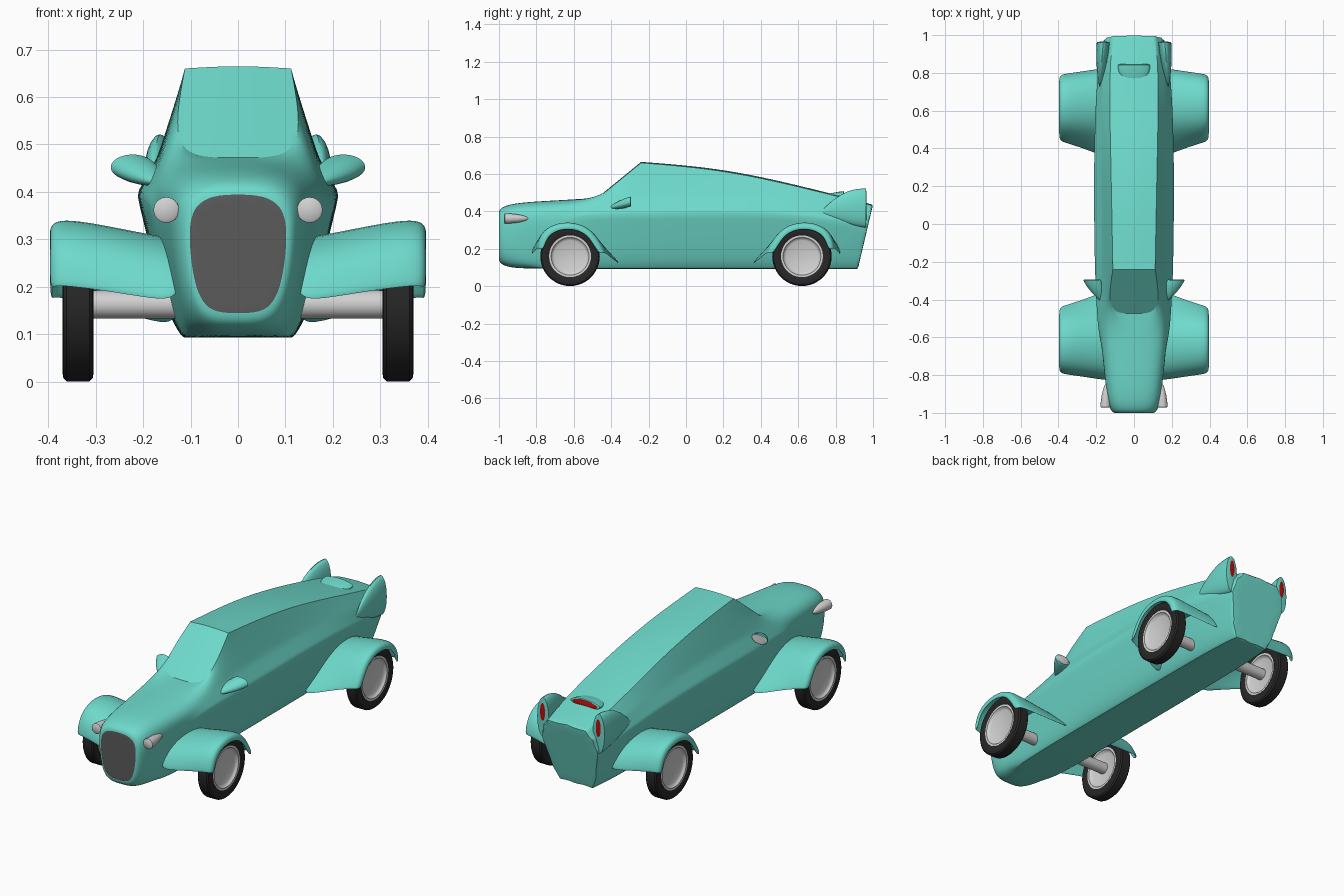
import bpy, bmesh, math
from mathutils import Vector

if "Cube" in bpy.data.objects:
    bpy.data.objects.remove(bpy.data.objects["Cube"])


def material(name, rgb):
    m = bpy.data.materials.new(name)
    m.diffuse_color = (*rgb, 1)
    m.use_nodes = True
    m.node_tree.nodes["Principled BSDF"].inputs["Base Color"].default_value = m.diffuse_color
    return m


TEAL = material("teal paint", (0.155, 0.70, 0.60))
GREY = material("light grey", (0.64, 0.64, 0.64))
DARK = material("dark grey", (0.105, 0.105, 0.105))
TYRE = material("tyre black", (0.02, 0.02, 0.02))
RED = material("lamp red", (0.48, 0.004, 0.004))


def finish(name, bm, mats, sub=0, thick=0, angle=32):
    bmesh.ops.recalc_face_normals(bm, faces=bm.faces[:])
    me = bpy.data.meshes.new(name)
    bm.to_mesh(me)
    bm.free()
    for m in mats:
        me.materials.append(m)
    ob = bpy.data.objects.new(name, me)
    bpy.context.collection.objects.link(ob)
    bpy.ops.object.select_all(action='DESELECT')
    ob.select_set(True)
    bpy.context.view_layer.objects.active = ob
    if thick:
        s = ob.modifiers.new("thickness", 'SOLIDIFY')
        s.thickness, s.offset = thick, 0
        bpy.ops.object.modifier_apply(modifier=s.name)
    if sub:
        s = ob.modifiers.new("smooth", 'SUBSURF')
        s.levels = s.render_levels = sub
        bpy.ops.object.modifier_apply(modifier=s.name)
    bpy.ops.object.shade_smooth_by_angle(angle=math.radians(angle))
    return ob


def bridge(bm, rings, closed=True):
    for a, b in zip(rings, rings[1:]):
        n = len(a)
        for i in range(n if closed else n - 1):
            j = (i + 1) % n
            bm.faces.new((a[i], a[j], b[j], b[i]))


# Body: stations of y, floor z, floor w, belt w/z, shoulder w/z, roof edge w/z, top z
STATIONS = [
    (-1.0, .145, .062, .105, .31, .096, .368, .056, .393, .395),
    (-.995, .122, .072, .122, .32, .112, .387, .064, .413, .416),
    (-.95, .100, .088, .142, .335, .132, .402, .082, .434, .438),
    (-.85, .094, .102, .157, .352, .142, .417, .088, .448, .452),
    (-.65, .093, .114, .182, .372, .158, .432, .100, .456, .463),
    (-.475, .093, .116, .198, .385, .168, .447, .148, .467, .475),
    (-.24, .093, .116, .210, .391, .168, .475, .112, .660, .667),
    (.10, .093, .116, .214, .396, .170, .475, .118, .632, .642),
    (.40, .093, .116, .213, .395, .172, .470, .124, .580, .590),
    (.70, .093, .114, .203, .372, .172, .440, .130, .508, .517),
    (.92, .093, .106, .182, .335, .158, .402, .122, .452, .462),
    (1.0, .093, .096, .166, .32, .146, .388, .110, .430, .437),
]
bm = bmesh.new()
rings = []
for k, (y, zb, wb, w3, z3, w4, z4, w5, z5, z6) in enumerate(STATIONS):
    fx, fz = (.36, .16) if y > -.9 else (.72, .33)
    half = [(0, zb), (wb, zb), (wb + fx * (w3 - wb), zb + fz * (z3 - zb)),
            (w3, z3), (w4, z4), (w5, z5), (0, z6)]
    pts = half + [(-x, z) for x, z in half[5:0:-1]]
    lean = .235 if k >= 10 else 0      # slanted tail
    rings.append([bm.verts.new((x, y - lean * (.437 - min(z, .437)), z)) for x, z in pts])
bridge(bm, rings)
bm.faces.new(rings[0]).material_index = 1
bm.faces.new(rings[-1])
layer = bm.edges.layers.float.new("crease_edge")


def crease(a, b, v):
    bm.edges.get((a, b))[layer] = v


for i in range(12):
    crease(rings[0][i], rings[0][(i + 1) % 12], 1)
    crease(rings[-1][i], rings[-1][(i + 1) % 12], .75)
for k in (5, 6):                       # windscreen foot and head
    crease(rings[k][5], rings[k][6], 1)
    crease(rings[k][6], rings[k][7], 1)
for k in range(11):
    for i in (1, 11):
        if k > 2:
            crease(rings[k][i], rings[k + 1][i], .7)
    if k >= 4:
        for i in (3, 9):
            crease(rings[k][i], rings[k + 1][i], .85 if k < 10 else .4)
    if k >= 5:
        for i in (4, 8):
            crease(rings[k][i], rings[k + 1][i], .6)
        for i in (5, 7):
            crease(rings[k][i], rings[k + 1][i], 1 if k < 10 else .5)
finish("body", bm, [TEAL, DARK], sub=3, angle=25)


# Tapered pods: used for headlights, mirrors, fins and brake lamp
def pod(name, tip, end, rx, rz, mats, power=.8, inset=.8, lens_w=1, lens_up=0, bend=0):
    tip, end = Vector(tip), Vector(end)
    bm = bmesh.new()
    n, seg, rings = 10, 24, []

    def ring(c, a, b):
        return [bm.verts.new((c.x + a * math.cos(2 * math.pi * i / seg), c.y,
                              c.z + b * math.sin(2 * math.pi * i / seg))) for i in range(seg)]
    for k in range(n + 1):
        t = .002 + .998 * k / n
        r = math.sin(t * math.pi / 2) ** power
        c = tip.lerp(end, t)
        c.z += bend * math.sin(t * math.pi)
        rings.append(ring(c, rx * r, rz * r))
    out = (end - tip).y
    lens = end + Vector((0, math.copysign(.004, out), lens_up))
    rings.append(ring(lens, rx * inset * lens_w, rz * inset))
    bridge(bm, rings)
    bm.faces.new(rings[0])
    bm.faces.new(rings[-1]).material_index = len(mats) - 1
    return finish(name, bm, mats, angle=40)


# Fender outlines (y, z) where it meets the body and along the outer edge
INNER = [(-.83, .165), (-.80, .24), (-.73, .285), (-.62, .302), (-.52, .275), (-.44, .205), (-.345, .11)]
OUTER = [(-.795, .20), (-.775, .285), (-.71, .332), (-.62, .345), (-.53, .32), (-.475, .26), (-.43, .175)]


def fender(name, sx, sy):
    bm = bmesh.new()
    rows = []
    for x, t, pull in ((.12, 0, 0), (.20, .3, 0), (.29, .72, 0), (.37, 1, 0), (.392, 1, .06), (.392, 1, .2)):
        row = []
        for (ya, za), (yb, zb) in zip(INNER, OUTER):
            y, z = ya + (yb - ya) * t, za + (zb - za) * t
            y, z = y + (-.62 - y) * pull, z + (.16 - z) * pull
            row.append(bm.verts.new((sx * x, sy * y, z)))
        rows.append(row)
    bridge(bm, rows, closed=False)
    finish(name, bm, [TEAL], sub=2, thick=.01, angle=40)


def lathe(name, cx, cy, cz, profile, mat, closed, seg=48):
    bm = bmesh.new()
    rings = [[bm.verts.new((cx + x, cy + r * math.cos(2 * math.pi * i / seg),
                            cz + r * math.sin(2 * math.pi * i / seg))) for i in range(seg)]
             for x, r in profile]
    bridge(bm, rings + rings[:1] if closed else rings)
    if not closed:
        bm.faces.new(rings[0])
        bm.faces.new(rings[-1])
    finish(name, bm, [mat], angle=35)


TYRE_PROFILE = [(-.026, .108), (-.032, .116), (-.033, .14), (-.031, .152), (-.024, .159),
                (.024, .159), (.031, .152), (.033, .14), (.032, .116), (.026, .108)]
RIM_PROFILE = [(-.016, .085), (-.021, .095), (-.030, .101), (-.030, .112),
               (.030, .112), (.030, .101), (.021, .095), (.016, .085)]

for end, sy in (("front", 1), ("rear", -1)):
    cy = -.62 * sy
    lathe(end + "_axle", 0, cy, .163, [(-.33, .03), (.33, .03)], GREY, False, 32)
    for side, sx in (("right", 1), ("left", -1)):
        fender(f"{end}_{side}_fender", sx, sy)
        lathe(f"{end}_{side}_tyre", sx * .337, cy, .16, TYRE_PROFILE, TYRE, True)
        lathe(f"{end}_{side}_rim", sx * .337, cy, .16, RIM_PROFILE, GREY, False)

for side, s in (("right", 1), ("left", -1)):
    pod(side + "_headlight", (s * .145, -.84, .362), (s * .151, -.968, .362), .027, .027, [GREY], .55)
    pod(side + "_mirror", (s * .165, -.415, .418), (s * .222, -.298, .452), .046, .027,
        [TEAL, GREY], .75, .88)
    pod(side + "_tail_fin", (s * .182, .72, .395), (s * .163, .962, .417), .034, .104,
        [TEAL, RED], .85, .45, .95, .03, .012)

# High brake lamp on the rear deck
pod("brake_lamp", (0, .73, .475), (0, .842, .487), .085, .021, [TEAL, RED], .4, .85)
